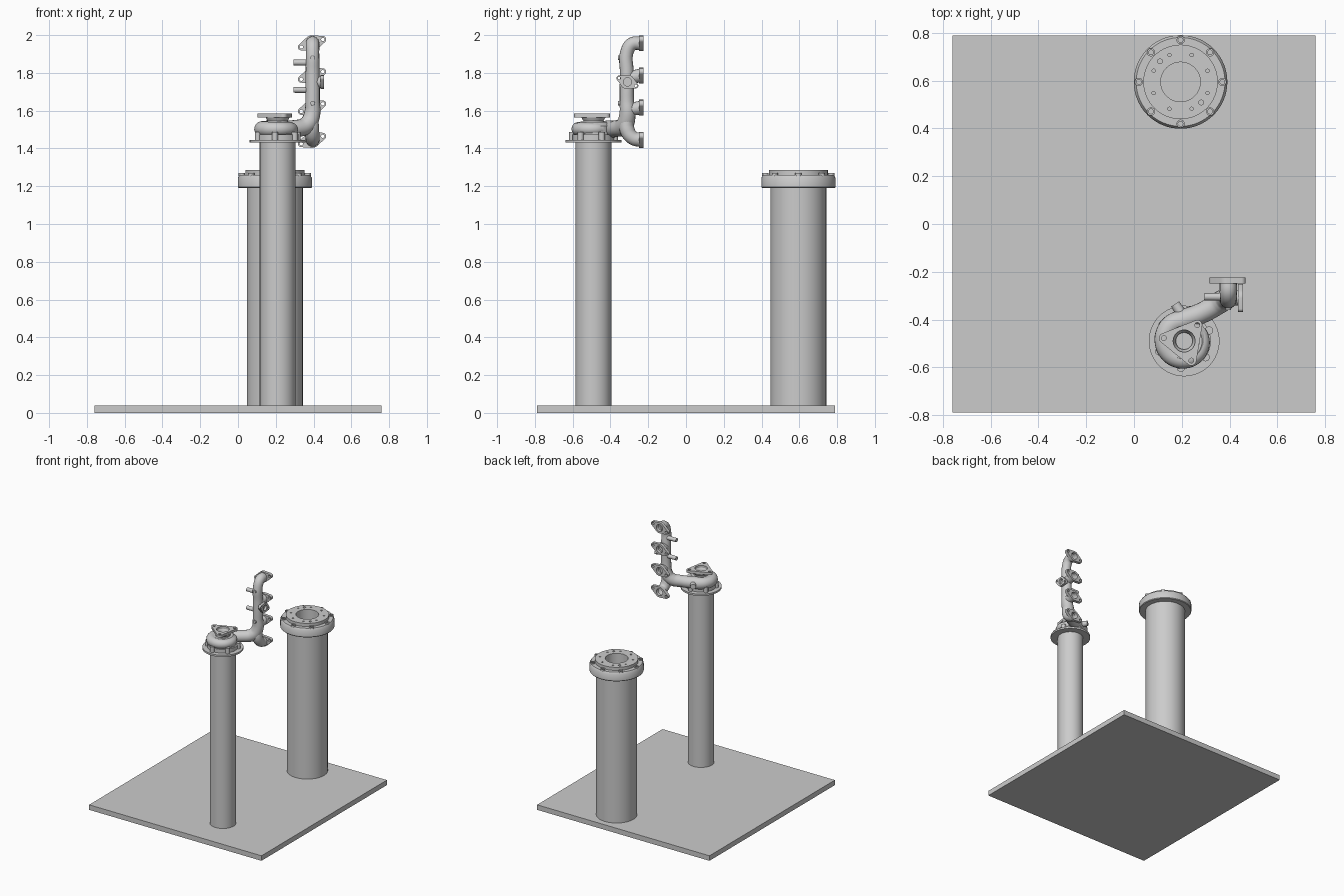
import bpy, bmesh, math
from mathutils import Vector, Quaternion
from mathutils.geometry import convex_hull_2d

cube = bpy.data.objects.get("Cube")
if cube:
    bpy.data.objects.remove(cube, do_unlink=True)

grey = bpy.data.materials.new("cast grey")
grey.use_nodes = True
grey.diffuse_color = (0.6, 0.6, 0.6, 1)
grey.node_tree.nodes["Principled BSDF"].inputs["Base Color"].default_value = (0.6, 0.6, 0.6, 1)


def finish(name, data):
    """Link an object, turn curves into meshes, colour and shade it."""
    ob = bpy.data.objects.new(name, data)
    bpy.context.collection.objects.link(ob)
    bpy.ops.object.select_all(action='DESELECT')
    ob.select_set(True)
    bpy.context.view_layer.objects.active = ob
    if ob.type == 'CURVE':
        bpy.ops.object.convert(target='MESH')
        ob = bpy.context.view_layer.objects.active
    ob.data.materials.clear()
    ob.data.materials.append(grey)
    bpy.ops.object.shade_smooth_by_angle(angle=math.radians(35))
    return ob


def lathe(name, center, profile, segments=64):
    """Turn a closed (radius, height) profile about the vertical axis."""
    bm = bmesh.new()
    vs = [bm.verts.new((r, 0, z)) for r, z in profile]
    es = [bm.edges.new((vs[i - 1], vs[i])) for i in range(len(vs))]
    bmesh.ops.spin(bm, geom=vs + es, cent=(0, 0, 0), axis=(0, 0, 1),
                   angle=math.tau, steps=segments)
    bmesh.ops.remove_doubles(bm, verts=bm.verts, dist=1e-5)
    bmesh.ops.recalc_face_normals(bm, faces=bm.faces)
    me = bpy.data.meshes.new(name)
    bm.to_mesh(me)
    bm.free()
    ob = finish(name, me)
    ob.location = (*center, 0)
    return ob


def cylinder(name, center, r, z0, z1, segments=64):
    return lathe(name, center, [(0, z0), (r, z0), (r, z1), (0, z1)], segments)


def circle(x, y, r, n=32):
    return [(x + r * math.cos(math.tau * i / n), y + r * math.sin(math.tau * i / n))
            for i in range(n)]


def plate(name, loc, axis, thick, lobes, holes):
    """Flange: hull around round lobes, pierced by holes; loc is mid-thickness."""
    cu = bpy.data.curves.new(name, 'CURVE')
    cu.dimensions, cu.fill_mode, cu.extrude = '2D', 'BOTH', thick / 2
    pts = [p for l in lobes for p in circle(*l, n=64 if len(lobes) == 1 else 32)]
    outline = [pts[i] for i in convex_hull_2d(pts)]
    for loop in [outline] + [circle(*h) for h in holes]:
        sp = cu.splines.new('POLY')
        sp.points.add(len(loop) - 1)
        for p, (x, y) in zip(sp.points, loop):
            p.co = (x, y, 0, 1)
        sp.use_cyclic_u = True
    ob = finish(name, cu)
    axis = Vector(axis)
    ob.rotation_mode = 'QUATERNION'
    ob.rotation_quaternion = Quaternion() if axis.z else axis.to_track_quat('Z', 'Y')
    ob.location = loc
    return ob


def tube(name, points, caps=True):
    """Round pipe through (x, y, z, radius) points."""
    cu = bpy.data.curves.new(name, 'CURVE')
    cu.dimensions, cu.bevel_depth, cu.bevel_resolution = '3D', 1, 6
    cu.use_fill_caps, cu.resolution_u = caps, 6
    sp = cu.splines.new('BEZIER')
    sp.bezier_points.add(len(points) - 1)
    for bp, (x, y, z, r) in zip(sp.bezier_points, points):
        bp.co, bp.radius = (x, y, z), r
        bp.handle_left_type = bp.handle_right_type = 'AUTO'
    return finish(name, cu)


def ring(r, count, start=0.0):
    return [(r * math.cos(start + math.tau * i / count),
             r * math.sin(start + math.tau * i / count)) for i in range(count)]


# Base board
bm = bmesh.new()
bmesh.ops.create_cube(bm, size=1)
bmesh.ops.scale(bm, vec=(1.52, 1.58, 0.04), verts=bm.verts)
mesh = bpy.data.meshes.new("base_board")
bm.to_mesh(mesh)
bm.free()
finish("base_board", mesh).location.z = 0.02

# Wide rear column with its bolted cap
REAR = (0.195, 0.595)
cylinder("rear_column", REAR, 0.148, 0.03, 1.2)
lathe("rear_cap", REAR, [(0.083, 1.19), (0.192, 1.19), (0.196, 1.195), (0.196, 1.245),
                         (0.186, 1.26), (0.083, 1.26)])
small_holes = [(x, y, 0.007) for x, y in ring(0.122, 8, math.pi / 8)]
small_holes += [(x, y, 0.01) for x, y in ring(0.122, 2, math.pi * 0.75)]
plate("rear_cap_disc", (*REAR, 1.2725), (0, 0, 1), 0.025, [(0, 0, 0.156)],
      [(0, 0, 0.083)] + small_holes)
for x, y in ring(0.175, 8):
    plate("rear_cap_bolt", (REAR[0] + x, REAR[1] + y, 1.262), (0, 0, 1), 0.014,
          [(0, 0, 0.017)], [(0, 0, 0.01)])

# Slim front column with its seat disc
FRONT = (0.21, -0.49)
cylinder("front_column", FRONT, 0.095, 0.03, 1.435)
cylinder("seat_disc", FRONT, 0.148, 1.432, 1.446)

# Turbine housing core, lugs and outlet neck
cylinder("housing_base", FRONT, 0.112, 1.446, 1.475)
lathe("housing_core", FRONT, [(0, 1.46), (0.1, 1.46), (0.1, 1.52), (0.075, 1.54), (0, 1.54)])
for x, y in ring(0.113, 6, 0.4):
    cylinder("housing_lug", (FRONT[0] + x, FRONT[1] + y), 0.017, 1.446, 1.488, 20)
lathe("outlet_neck", FRONT, [(0.035, 1.53), (0.06, 1.53), (0.053, 1.545), (0.065, 1.567),
                             (0.046, 1.567), (0.035, 1.55)])
ears = [(-0.085, 0.012), (0.055, 0.067), (0.03, -0.082)]
plate("outlet_flange", (*FRONT, 1.575), (0, 0, 1), 0.02,
      [(x, y, 0.021) for x, y in ears] + [(0, 0, 0.06)],
      [(x, y, 0.01) for x, y in ears] + [(0, 0, 0.046)])

# Manifold log sweeping down into the tapering scroll
LOG_X = 0.395
path = [(LOG_X, -0.24, 1.957, 0.035), (LOG_X, -0.285, 1.953, 0.036),
        (LOG_X, -0.313, 1.91, 0.035), (LOG_X, -0.313, 1.8, 0.037),
        (LOG_X, -0.313, 1.65, 0.038), (0.392, -0.31, 1.58, 0.043),
        (0.365, -0.325, 1.525, 0.047), (0.29, -0.37, 1.505, 0.044)]
for step in range(11):
    t = step / 10
    a = math.radians(95 + 300 * t)
    path.append((FRONT[0] + (0.086 - 0.012 * t) * math.cos(a),
                 FRONT[1] + (0.086 - 0.012 * t) * math.sin(a), 1.503, 0.046 - 0.016 * t))
tube("manifold_and_scroll", path, caps=False)
tube("scroll_stub", [(0.215, -0.4, 1.505, 0.024), (0.172, -0.335, 1.505, 0.02)])

# Four engine ports with slanted two-ear flanges
PORT_Z = [1.445, 1.616, 1.786, 1.957]
for z in PORT_Z:
    plate("port_flange", (LOG_X - 0.003, -0.237, z), (0, 1, 0), 0.024,
          [(0, 0, 0.042), (-0.057, 0.02, 0.018), (0.057, -0.02, 0.018)],
          [(0, 0, 0.027), (-0.057, 0.02, 0.009), (0.057, -0.02, 0.009)])
for z in PORT_Z[1:3]:
    tube("port_runner", [(LOG_X, -0.24, z, 0.036), (LOG_X, -0.3, z - 0.01, 0.034)], caps=False)
tube("lower_port_runner", [(LOG_X, -0.24, 1.445, 0.037), (LOG_X, -0.28, 1.455, 0.037),
                           (0.39, -0.312, 1.5, 0.04), (0.39, -0.312, 1.56, 0.036)], caps=False)

# Side outlet with an oval flange facing left
tube("side_outlet", [(0.39, -0.31, 1.752, 0.032), (0.438, -0.31, 1.752, 0.032)])
plate("side_flange", (0.446, -0.31, 1.752), (1, 0, 0), 0.02,
      [(0, 0, 0.038), (-0.044, 0.02, 0.014), (0.044, -0.02, 0.014)],
      [(0, 0, 0.022), (-0.044, 0.02, 0.007), (0.044, -0.02, 0.007)])

# Pegs on the right and small bosses on the front of the log
for z in (1.855, 1.71):
    tube("side_peg", [(0.39, -0.305, z, 0.017), (0.295, -0.305, z, 0.015)])
for z in (1.88, 1.64):
    tube("front_boss", [(LOG_X, -0.31, z, 0.014), (LOG_X, -0.36, z, 0.012)])
